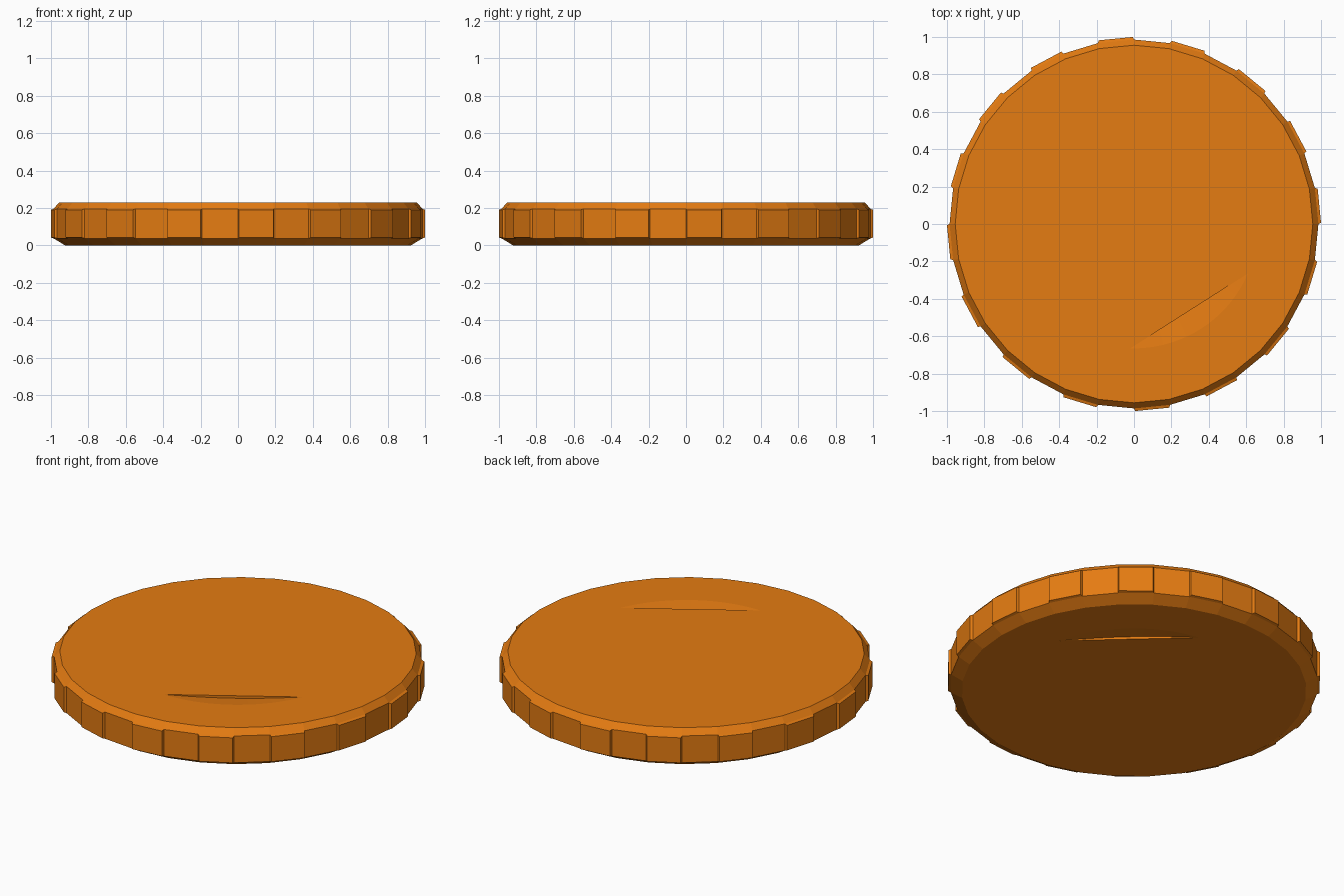
import bpy, bmesh, math
from mathutils import Matrix

if "Cube" in bpy.data.objects:
    bpy.data.objects.remove(bpy.data.objects["Cube"])

SIDES = 32
HEIGHT = 0.23

# Faceted disc: bottom chamfer, straight rim, top chamfer
profile = [(0.925, 0.0), (0.986, 0.037), (0.986, 0.195), (0.956, HEIGHT)]
bm = bmesh.new()
rings = []
for r, z in profile:
    rings.append([bm.verts.new((r * math.cos(2 * math.pi * i / SIDES),
                                r * math.sin(2 * math.pi * i / SIDES), z))
                  for i in range(SIDES)])
rim = []
for level in range(len(rings) - 1):
    a, b = rings[level], rings[level + 1]
    for i in range(SIDES):
        j = (i + 1) % SIDES
        f = bm.faces.new((a[i], a[j], b[j], b[i]))
        if level == 1:
            rim.append(f)
bm.faces.new(rings[-1])
bm.faces.new(list(reversed(rings[0])))
bm.normal_update()

# Raised grip pads on every other rim face
bmesh.ops.inset_individual(bm, faces=rim[::2], thickness=0.007, depth=0.0145)

mesh = bpy.data.meshes.new("lid_disc")
bm.to_mesh(mesh)
bm.free()
disc = bpy.data.objects.new("lid_disc", mesh)
bpy.context.collection.objects.link(disc)


def notch_cutter(name, azimuth, top):
    """Conical slice: sloped crescent floor with a straight inner wall."""
    arc_r, chord, slope, over = 0.665, 0.55, 0.13, 0.01
    r = arc_r + over / slope
    depth = r * slope
    bm = bmesh.new()
    bmesh.ops.create_cone(bm, cap_ends=True, segments=96, radius1=0.0, radius2=r,
                          depth=depth)
    bmesh.ops.remove_doubles(bm, verts=bm.verts, dist=1e-5)
    bmesh.ops.translate(bm, verts=bm.verts, vec=(0, 0, over - depth / 2))
    cut = bmesh.ops.bisect_plane(bm, geom=bm.verts[:] + bm.edges[:] + bm.faces[:],
                                 plane_co=(chord, 0, 0), plane_no=(1, 0, 0),
                                 clear_inner=True)
    edges = [e for e in cut["geom_cut"] if isinstance(e, bmesh.types.BMEdge)]
    bmesh.ops.contextual_create(bm, geom=edges)
    if not top:
        bmesh.ops.scale(bm, vec=(1, 1, -1), verts=bm.verts)
    bmesh.ops.translate(bm, verts=bm.verts, vec=(0, 0, HEIGHT if top else 0))
    bmesh.ops.rotate(bm, verts=bm.verts, cent=(0, 0, 0),
                     matrix=Matrix.Rotation(math.radians(azimuth), 3, 'Z'))
    bmesh.ops.recalc_face_normals(bm, faces=bm.faces)
    me = bpy.data.meshes.new(name)
    bm.to_mesh(me)
    bm.free()
    ob = bpy.data.objects.new(name, me)
    bpy.context.collection.objects.link(ob)
    ob.hide_render = True
    return ob


# Shallow crescent notches in the top and bottom faces
cutters = [notch_cutter("top_notch_cutter", -57.5, True),
           notch_cutter("bottom_notch_cutter", 47.4, False)]
for c in cutters:
    mod = disc.modifiers.new(c.name, 'BOOLEAN')
    mod.operation = 'DIFFERENCE'
    mod.solver = 'EXACT'
    mod.object = c

# Bake the cuts and drop the helpers
dg = bpy.context.evaluated_depsgraph_get()
baked = bpy.data.meshes.new_from_object(disc.evaluated_get(dg))
disc.modifiers.clear()
disc.data = baked
for c in cutters:
    bpy.data.objects.remove(c)

# Orange plastic
mat = bpy.data.materials.new("orange")
mat.diffuse_color = (0.78, 0.2, 0.006, 1)
mat.use_nodes = True
mat.node_tree.nodes["Principled BSDF"].inputs["Base Color"].default_value = mat.diffuse_color
disc.data.materials.clear()
disc.data.materials.append(mat)
